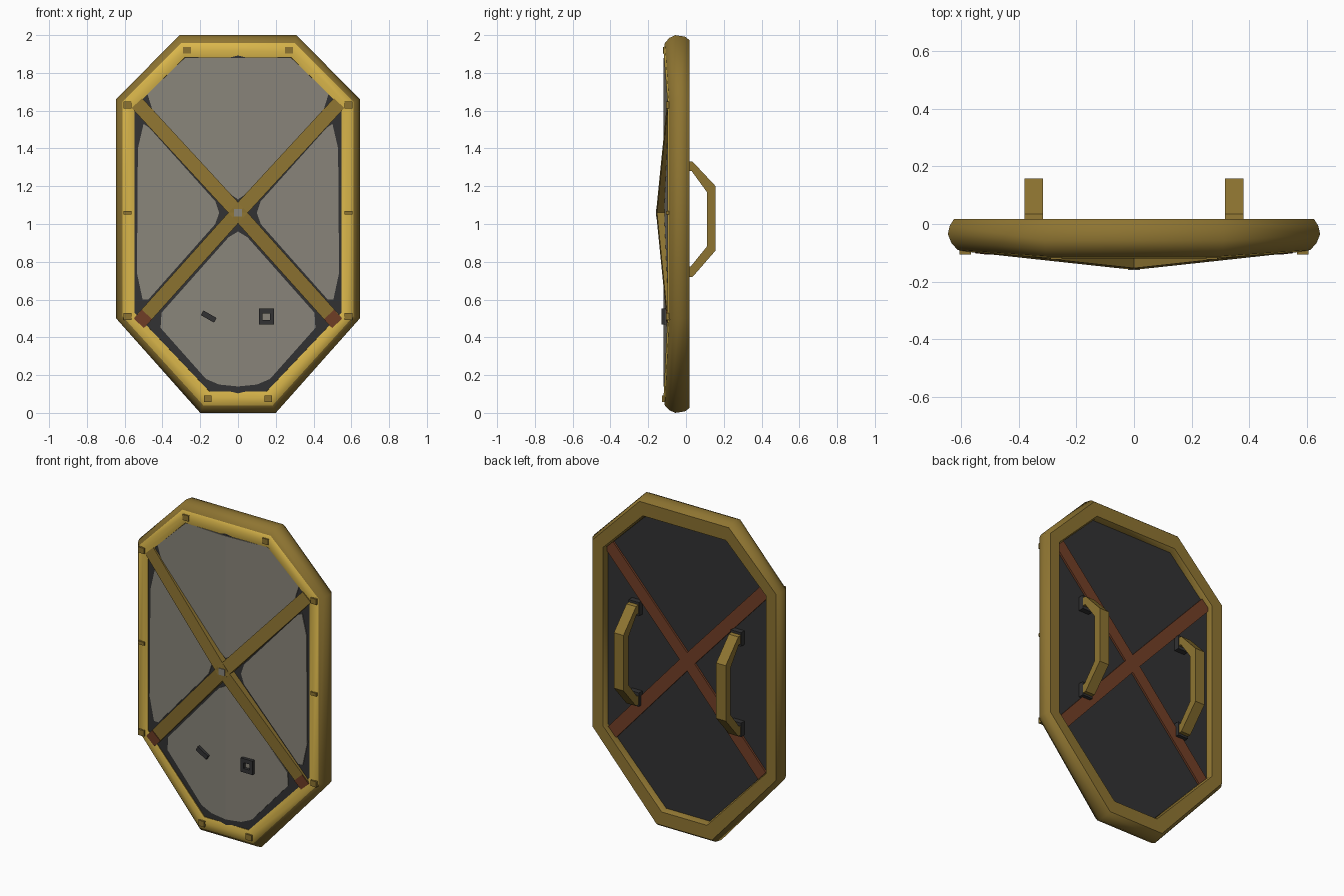
import bpy
import bmesh
import math
from mathutils import Vector

if "Cube" in bpy.data.objects:
    bpy.data.objects.remove(bpy.data.objects["Cube"])


def mat(name, r, g, b):
    m = bpy.data.materials.new(name)
    m.diffuse_color = (r, g, b, 1)
    m.use_nodes = True
    m.node_tree.nodes["Principled BSDF"].inputs["Base Color"].default_value = m.diffuse_color
    return m


BRIGHT = mat("bright gold", 0.70, 0.47, 0.07)
GOLD = mat("dark gold", 0.27, 0.175, 0.031)
GREY = mat("warm grey", 0.25, 0.235, 0.195)
DARK = mat("charcoal", 0.032, 0.032, 0.033)
RUST = mat("rust brown", 0.17, 0.05, 0.02)


def make(name, verts, faces, mats, rule=None):
    me = bpy.data.meshes.new(name)
    me.from_pydata(verts, [], faces)
    for m in mats:
        me.materials.append(m)
    ob = bpy.data.objects.new(name, me)
    bpy.context.collection.objects.link(ob)
    if rule:
        for p in me.polygons:
            p.material_index = rule(p)
    # consistent outward normals
    bm = bmesh.new()
    bm.from_mesh(me)
    bmesh.ops.recalc_face_normals(bm, faces=bm.faces)
    bm.to_mesh(me)
    bm.free()
    return ob


def prism(name, a, b, m):
    """Solid between two matching outlines a and b."""
    n = len(a)
    faces = [tuple(range(n)), tuple(range(2 * n - 1, n - 1, -1))]
    faces += [(i, n + i, n + (i + 1) % n, (i + 1) % n) for i in range(n)]
    return make(name, list(a) + list(b), faces, [m])


def box(name, c, s, m):
    x, y, z = c
    a, b, d = (v / 2 for v in s)
    ring = [(-a, -d), (a, -d), (a, d), (-a, d)]
    return prism(name, [(x + u, y - b, z + w) for u, w in ring],
                 [(x + u, y + b, z + w) for u, w in ring], m)


def panel_y(x):
    # panel front is folded along the vertical centre line
    return -0.114 + 0.05 * abs(x)


# Octagonal rim: one section swept between outer and inner outlines
half_out = [(0.31, 2.0), (0.645, 1.66), (0.645, 0.5), (0.2, 0.0)]
half_in = [(0.28, 1.88), (0.545, 1.62), (0.545, 0.53), (0.15, 0.115)]
outer = half_out + [(-x, z) for x, z in reversed(half_out)]
inner = half_in + [(-x, z) for x, z in reversed(half_in)]
section = [(0, -0.035), (0.12, -0.065), (0.34, -0.09), (0.7, -0.097),
           (0.98, -0.09), (1, -0.06), (1, 0.0), (0.92, 0.016), (0.22, 0.018),
           (0.07, -0.005)]
n, k = 8, len(section)
verts, faces = [], []
for (ox, oz), (ix, iz) in zip(outer, inner):
    lean = -0.022 if oz > 1.8 or oz < 0.3 else 0
    for t, y in section:
        verts.append((ox + (ix - ox) * t, y + (lean if y < -0.02 else 0),
                      oz + (iz - oz) * t))
for i in range(n):
    for j in range(k):
        j2, i2 = (j + 1) % k, (i + 1) % n
        faces.append((i * k + j, i * k + j2, i2 * k + j2, i2 * k + j))
# bright on the front bands only
rim = make("rim", verts, faces, [GOLD, BRIGHT],
           lambda p: 1 if p.index % k in (2, 3) else 0)
bpy.context.view_layer.objects.active = rim
rim.select_set(True)
bpy.ops.object.shade_smooth_by_angle(angle=math.radians(50))

# Small plates on the rim front
for s in (-1, 1):
    for x, y, z in [(0.27, -0.113, 1.92), (0.585, -0.095, 1.63),
                    (0.585, -0.095, 1.06), (0.585, -0.095, 0.51),
                    (0.16, -0.118, 0.075)]:
        h = 0.02 if z == 1.06 else 0.035
        box("rim_stud", (s * x, y, z), (0.04, 0.02, h), GOLD)

# Dark panel in two halves: folded front, flat back
half_panel = [(0, 1.9), (0.285, 1.9), (0.565, 1.63), (0.565, 0.52),
              (0.16, 0.1), (0, 0.1)]
for s in (-1, 1):
    prism("panel", [(s * x, panel_y(x), z) for x, z in half_panel],
          [(s * x, -0.022, z) for x, z in half_panel], DARK)

# Grey plates on the panel front
plates = {
    "top_plate": [(0, 1.88), (0.28, 1.88), (0.48, 1.69), (0.455, 1.61),
                  (0.05, 1.165), (0, 1.13)],
    "side_plate": [(0.5, 1.53), (0.53, 1.4), (0.535, 0.74), (0.505, 0.6),
                   (0.475, 0.6), (0.12, 1.0), (0.1, 1.06), (0.12, 1.12),
                   (0.47, 1.51)],
    "bottom_plate": [(0, 0.96), (0.05, 0.93), (0.405, 0.53), (0.41, 0.45),
                     (0.17, 0.18), (0.1, 0.15), (0, 0.14)],
}
for name, pts in plates.items():
    for s in (-1, 1):
        prism(name, [(s * x, panel_y(x) - 0.005, z) for x, z in pts],
              [(s * x, panel_y(x) + 0.002, z) for x, z in pts], GREY)


def bar(name, a, b, w, fa, fb, ba, bb, m):
    """Flat bar from a to b (x, z), with front and back y at each end."""
    a, b = Vector(a), Vector(b)
    d = (b - a).normalized() * w
    l, r = Vector((-d.y, d.x)), Vector((d.y, -d.x))
    quad = [(a + l, fa, ba), (a + r, fa, ba), (b + r, fb, bb), (b + l, fb, bb)]
    return prism(name, [(p.x, f, p.y) for p, f, _ in quad],
                 [(p.x, q, p.y) for p, _, q in quad], m)


# Crossed bars: gold in front, rust behind
for s in (-1, 1):
    for ex, ez in ((0.535, 1.64), (0.52, 0.48)):
        end = (s * ex, ez)
        bar("front_bar", (0, 1.06), end, 0.038, -0.156, -0.098, -0.1, -0.08, GOLD)
        bar("back_bar", (0, 1.06), end, 0.038, -0.03, -0.03, -0.01, -0.01, RUST)
    bar("bar_end", (s * 0.482, 0.521), (s * 0.525, 0.474), 0.036,
        -0.106, -0.101, -0.09, -0.09, RUST)
box("centre_plate", (0, -0.157, 1.06), (0.04, 0.006, 0.04), GREY)

# Back handles with dark mounts
grip = [(0.0, 1.335), (0.035, 1.33), (0.157, 1.2), (0.157, 0.86), (0.035, 0.72),
        (0.0, 0.72), (0.0, 0.77), (0.025, 0.775), (0.11, 0.88), (0.11, 1.17),
        (0.03, 1.28), (0.0, 1.28)]
for s in (-1, 1):
    prism("handle", [(s * 0.315, y, z) for y, z in grip],
          [(s * 0.38, y, z) for y, z in grip], GOLD)
    for z in (1.305, 0.75):
        box("handle_mount", (s * 0.347, -0.008, z), (0.07, 0.04, 0.085), DARK)

# Small dark fittings low on the front
for dx, dz, w, h in ((0, 0.03, 0.08, 0.025), (0, -0.03, 0.08, 0.025),
                     (-0.03, 0, 0.02, 0.04), (0.03, 0, 0.02, 0.04)):
    box("ring_fitting", (0.15 + dx, -0.118, 0.51 + dz), (w, 0.025, h), DARK)
bar("hook_fitting", (-0.19, 0.53), (-0.12, 0.49), 0.014,
    -0.13, -0.13, -0.1, -0.1, DARK)
